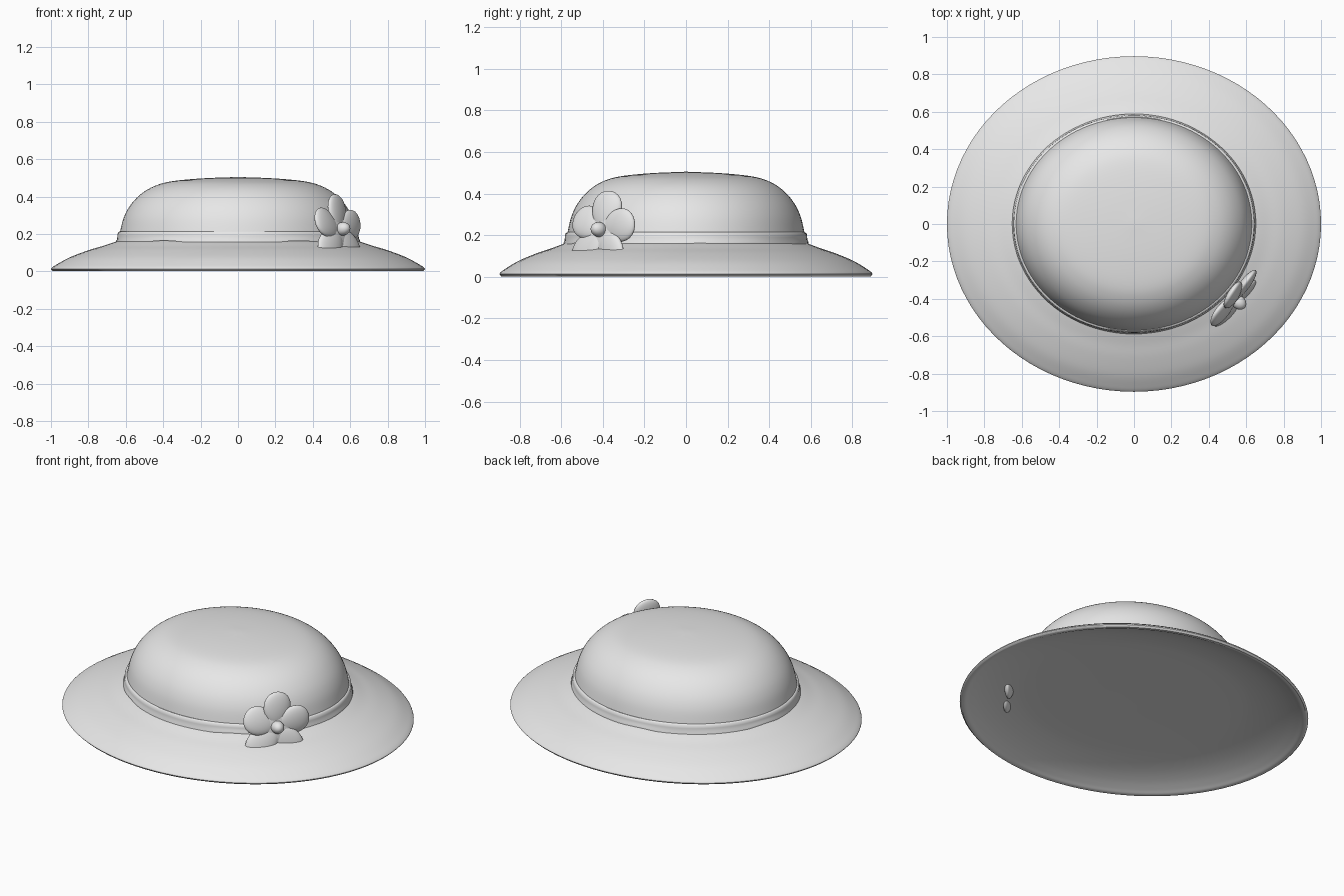
import bpy, bmesh, math
from mathutils import Vector, Matrix

cube = bpy.data.objects.get("Cube")
if cube:
    bpy.data.objects.remove(cube)

GREY = (0.8, 0.8, 0.8, 1)
mat = bpy.data.materials.new("light grey")
mat.use_nodes = True
mat.diffuse_color = GREY
mat.node_tree.nodes["Principled BSDF"].inputs["Base Color"].default_value = GREY

SEGMENTS = 96


def finish(name, bm, angle=50):
    bmesh.ops.recalc_face_normals(bm, faces=bm.faces)
    mesh = bpy.data.meshes.new(name)
    bm.to_mesh(mesh)
    bm.free()
    mesh.materials.append(mat)
    obj = bpy.data.objects.new(name, mesh)
    bpy.context.collection.objects.link(obj)
    bpy.ops.object.select_all(action="DESELECT")
    obj.select_set(True)
    bpy.context.view_layer.objects.active = obj
    bpy.ops.object.shade_smooth_by_angle(angle=math.radians(angle))


def smooth_profile(points, steps=5):
    """Catmull-Rom curve through the profile points."""
    pts = [Vector(p) for p in points]
    pts = [2 * pts[0] - pts[1]] + pts + [2 * pts[-1] - pts[-2]]
    out = []
    for a, b, c, d in zip(pts, pts[1:], pts[2:], pts[3:]):
        for i in range(steps):
            t = i / steps
            out.append(0.5 * (2 * b + (c - a) * t + (2 * a - 5 * b + 4 * c - d) * t ** 2
                              + (3 * b - a - 3 * c + d) * t ** 3))
    return out + [pts[-2]]


def lathe(name, profile, depth, closed=False, wave=None):
    """Spin a profile of (radius, z) round an oval; ends at radius 0 become poles."""
    bm = bmesh.new()
    rings = []
    for r, z in profile:
        if r < 0.001:
            rings.append([bm.verts.new((0, 0, z))] * SEGMENTS)
            continue
        ring = []
        for i in range(SEGMENTS):
            a = 2 * math.pi * i / SEGMENTS
            dz = wave(a, r, z) if wave else 0
            ring.append(bm.verts.new((r * math.cos(a), r * depth * math.sin(a), z + dz)))
        rings.append(ring)
    pairs = list(zip(rings, rings[1:]))
    if closed:
        pairs.append((rings[-1], rings[0]))
    for lower, upper in pairs:
        for i in range(SEGMENTS):
            j = (i + 1) % SEGMENTS
            corners = dict.fromkeys((lower[i], lower[j], upper[j], upper[i]))
            bm.faces.new(list(corners))
    finish(name, bm)


# Brim: sloping top, closed by a shallow hollow underneath
brim_top = smooth_profile([(0.58, 0.178), (0.65, 0.16), (0.72, 0.137), (0.8, 0.113),
                           (0.9, 0.075), (0.97, 0.037), (0.995, 0.02), (1.0, 0.012)])
brim_under = smooth_profile([(0.99, 0.002), (0.97, 0.004), (0.94, 0.017), (0.88, 0.039),
                             (0.8, 0.06), (0.7, 0.077), (0.6, 0.085), (0.4, 0.089), (0, 0.09)])
lathe("brim", brim_top + brim_under, 0.897)

# Crown: broad, flat-topped dome
crown = smooth_profile([(0.636, 0.175), (0.63, 0.215), (0.61, 0.29), (0.575, 0.355), (0.52, 0.413),
                        (0.45, 0.455), (0.36, 0.481), (0.2, 0.497), (0, 0.505)])
lathe("crown", crown, 0.903)


# Hat band: rounded strip with an uneven lower edge
def ripple(a, r, z):
    low = max(0, (0.2 - z) / 0.04) if r > 0.63 else 0
    return low * (0.005 * math.sin(5 * a) + 0.003 * math.sin(11 * a + 1))


band = [(0.622, 0.212), (0.634, 0.214), (0.642, 0.208), (0.645, 0.192), (0.646, 0.175),
        (0.651, 0.166), (0.652, 0.156), (0.622, 0.165)]
lathe("hat_band", band, 0.903, closed=True, wave=ripple)

# Flower: frame with axes along the band, upward and outward, leaning back at the top
along = Vector((0.63, 0.776, 0))
outward = Vector((0.776, -0.63, 0))
frame = Matrix((along, (0, 0, 1), outward)).transposed().to_4x4()
frame.translation = (0.536, -0.4, 0.222)
frame = frame @ Matrix.Rotation(math.radians(-10), 4, "X")


def ellipsoid(bm, matrix, size, egg=0):
    made = bmesh.ops.create_uvsphere(bm, u_segments=24, v_segments=16, radius=1)["verts"]
    for v in made:
        v.co.y *= 1 + egg * v.co.x  # wider towards the tip
        v.co = matrix @ Vector((v.co.x * size[0], v.co.y * size[1], v.co.z * size[2]))


# Petals: angle and length; the lower pair is longer and pierces the brim
bm = bmesh.new()
for angle, length in ((84, 0.195), (158, 0.195), (225, 0.225), (302, 0.215), (14, 0.195)):
    turn = Matrix.Rotation(math.radians(angle), 4, "Z")
    twist = Matrix.Rotation(math.radians(8), 4, "X")
    ellipsoid(bm, frame @ turn @ Matrix.Translation((length / 2, 0, 0)) @ twist,
              (length / 2, 0.08, 0.028), egg=0.15)
ellipsoid(bm, frame, (0.12, 0.12, 0.024))
finish("flower_petals", bm)

bm = bmesh.new()
ellipsoid(bm, frame @ Matrix.Translation((0, 0, 0.03)), (0.036, 0.036, 0.045))
finish("flower_centre", bm)
